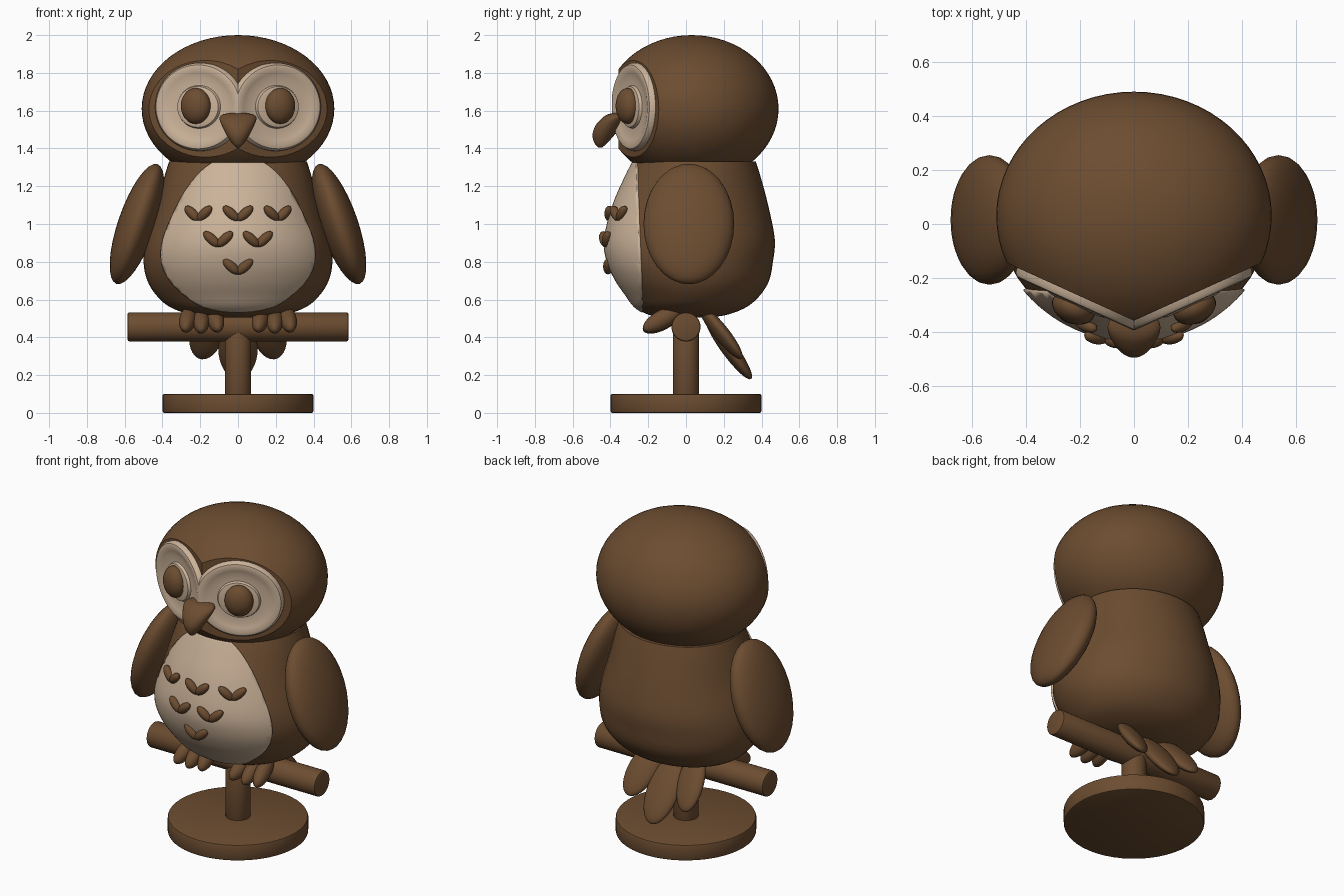
import bpy, bmesh
from math import sin, cos, pi, radians, sqrt, atan
from mathutils import Matrix, Vector, Euler

cube = bpy.data.objects.get("Cube")
if cube:
    bpy.data.objects.remove(cube, do_unlink=True)


def material(name, rgb):
    m = bpy.data.materials.new(name)
    m.use_nodes = True
    m.diffuse_color = (*rgb, 1)
    bsdf = next(n for n in m.node_tree.nodes if n.type == 'BSDF_PRINCIPLED')
    bsdf.inputs["Base Color"].default_value = (*rgb, 1)
    return m


BROWN = material("brown", (0.15, 0.073, 0.03))
CREAM = material("cream", (0.60, 0.45, 0.32))


def finish(name, bm, mat, angle=35):
    bmesh.ops.recalc_face_normals(bm, faces=bm.faces)
    me = bpy.data.meshes.new(name)
    bm.to_mesh(me)
    bm.free()
    me.materials.append(mat)
    me.shade_smooth()
    me.set_sharp_from_angle(angle=radians(angle))
    ob = bpy.data.objects.new(name, me)
    bpy.context.collection.objects.link(ob)
    return ob


def place(loc, rot=(0, 0, 0), size=(1, 1, 1)):
    return Matrix.LocRotScale(Vector(loc), Euler(rot), Vector(size))


def ellipsoid(bm, matrix, segs=32):
    bmesh.ops.create_uvsphere(bm, u_segments=segs, v_segments=segs // 2, radius=1, matrix=matrix)


def blob(name, loc, size, rot=(0, 0, 0), mat=BROWN):
    bm = bmesh.new()
    ellipsoid(bm, place(loc, rot, size))
    return finish(name, bm, mat)


def cut(bm, co, normal, fill=True):
    geom = bm.verts[:] + bm.edges[:] + bm.faces[:]
    res = bmesh.ops.bisect_plane(bm, geom=geom, plane_co=co, plane_no=normal, clear_outer=True)
    if fill:
        edges = [e for e in res["geom_cut"] if isinstance(e, bmesh.types.BMEdge)]
        bmesh.ops.contextual_create(bm, geom=edges)


def smooth_rows(rows, steps=4):
    """Catmull-Rom samples between the given rows."""
    out = []
    for i in range(len(rows) - 1):
        quad = [rows[max(i - 1, 0)], rows[i], rows[i + 1], rows[min(i + 2, len(rows) - 1)]]
        for k in range(steps):
            t = k / steps
            out.append([b + t / 2 * (c - a + t * (2*a - 5*b + 4*c - d + t * (3*(b - c) + d - a)))
                        for a, b, c, d in zip(*quad)])
    return out + [list(rows[-1])]


def loft(rows, segs=48, grow=0.0):
    """Stack of ellipses; each row is height, front y, back y, half width."""
    bm = bmesh.new()
    rings = []
    for z, front, back, rx in rows:
        cy, ry = (front + back) / 2, (back - front) / 2
        rings.append([bm.verts.new(((rx + grow) * cos(2 * pi * i / segs),
                                    cy + (ry + grow) * sin(2 * pi * i / segs), z))
                      for i in range(segs)])
    for a, b in zip(rings, rings[1:]):
        for i in range(segs):
            j = (i + 1) % segs
            bm.faces.new((a[i], a[j], b[j], b[i]))
    bm.faces.new(rings[0])
    bm.faces.new(rings[-1])
    return bm


# Base, post and perch
def rod(name, radius, length, loc, rot=(0, 0, 0), bevel=0.01):
    bm = bmesh.new()
    bmesh.ops.create_cone(bm, cap_ends=True, segments=48, radius1=radius, radius2=radius,
                          depth=length, matrix=place(loc, rot))
    rims = [e for e in bm.edges if any(len(f.verts) > 4 for f in e.link_faces)]
    bmesh.ops.bevel(bm, geom=rims, offset=bevel, segments=2, affect='EDGES', profile=0.5)
    finish(name, bm, BROWN)


rod("base", 0.40, 0.10, (0, 0, 0.05))
rod("post", 0.07, 0.36, (0, 0, 0.27))
rod("perch", 0.077, 1.17, (0, 0, 0.455), (0, pi / 2, 0))

# Body and belly patch
BODY = smooth_rows([
    (0.505, -0.12, 0.12, 0.13), (0.52, -0.20, 0.22, 0.25), (0.56, -0.265, 0.32, 0.36),
    (0.62, -0.31, 0.39, 0.43), (0.70, -0.365, 0.44, 0.48), (0.80, -0.41, 0.46, 0.50),
    (0.92, -0.425, 0.47, 0.485), (1.10, -0.38, 0.435, 0.43), (1.25, -0.315, 0.395, 0.39),
    (1.33, -0.275, 0.37, 0.365)])
finish("body", loft(BODY), BROWN)
bm = loft(BODY, 96, 0.01)
cut(bm, (0, -0.247, 0.9), (0, 1, 0.04), fill=False)
cut(bm, (0, 0, 1.325), (0, 0, 1), fill=False)
belly = finish("belly_patch", bm, CREAM)
shell = belly.modifiers.new("thickness", 'SOLIDIFY')
shell.thickness = 0.02
shell.offset = -1


# Chest feathers: small V shapes lying on the belly
def belly_point(x, z):
    _, front, back, rx = min(BODY, key=lambda r: abs(r[0] - z))
    cy, ry = (front + back) / 2, (back - front) / 2
    root = sqrt(1 - (x / rx) ** 2)
    return cy - ry * root - 0.012, atan(ry * x / (rx * rx * root))


for row, (z, xs) in enumerate([(1.055, (-0.21, 0, 0.21)), (0.92, (-0.105, 0.105)), (0.775, (0,))]):
    for n, x in enumerate(xs):
        y, yaw = belly_point(x, z)
        bm = bmesh.new()
        for s in (-1, 1):
            ellipsoid(bm, place((x, y, z), (0, 0, yaw))
                      @ place((s * 0.036, 0, 0), (0, -s * radians(42), 0), (0.056, 0.026, 0.026)), 20)
        finish(f"chest_feather_{row + 1}_{n + 1}", bm, BROWN)

# Head with two slanted flats for the face
TILT = radians(24.4)
bm = bmesh.new()
ellipsoid(bm, place((0, 0.03, 1.61), size=(0.51, 0.46, 0.39)), 64)
for s in (-1, 1):
    cut(bm, (s * 0.205, -0.265, 1.62), (s * sin(TILT), -cos(TILT), 0))
cut(bm, (0, 0, 1.31), (0, 0, -1))
finish("head", bm, BROWN, 25)

# Beak
finish("beak", loft(smooth_rows([
    (1.405, -0.463, -0.445, 0.008), (1.425, -0.483, -0.42, 0.03), (1.47, -0.495, -0.38, 0.06),
    (1.52, -0.48, -0.34, 0.085), (1.56, -0.445, -0.32, 0.098), (1.58, -0.415, -0.32, 0.08),
    (1.588, -0.38, -0.33, 0.03)]), 32), BROWN, 60)

# Face disc cross-section: radius and height
DISC = [(0.001, 0.025), (0.09, 0.025), (0.108, 0.02), (0.114, 0.004), (0.15, 0.004),
        (0.18, 0.012), (0.205, 0.02), (0.222, 0.016), (0.232, 0.003), (0.235, -0.03)]

for side, s in (("left", 1), ("right", -1)):
    face = place((s * 0.205, -0.28, 1.62), (0, 0, s * TILT))

    # Face disc with a raised rim, trimmed at the centre line
    bm = loft([(h, -r, r, r) for r, h in DISC], 64)
    bm.transform(face @ place((0, 0, 0), (pi / 2, 0, 0), (1.1, 1, 1)))
    cut(bm, (0, 0, 0), (-s, 0, 0), fill=False)
    finish(side + "_face_disc", bm, CREAM)

    # Eye
    bm = bmesh.new()
    ellipsoid(bm, face @ place((s * 0.005, -0.035, 0.005), size=(0.083, 0.058, 0.095)))
    finish(side + "_eye", bm, BROWN)

    # Wing
    blob(side + "_wing", (s * 0.535, 0.015, 1.0), (0.10, 0.24, 0.335), (0, -s * radians(19), 0))

    # Toes curling over the perch
    for n, x in enumerate((0.12, 0.195, 0.265)):
        blob(f"{side}_toe_{n + 1}", (s * x, -0.125, 0.495 - 0.006 * (n == 1)),
             (0.045, 0.115, 0.05), (radians(28), 0, s * radians(9 * (n - 1))))

    # Outer tail feather
    blob(side + "_tail_feather", (s * 0.165, 0.185, 0.425), (0.09, 0.04, 0.18),
         (radians(38), -s * radians(14), 0))

# Eye glint
bm = bmesh.new()
ellipsoid(bm, place((0.238, -0.336, 1.658), size=(0.013, 0.013, 0.013)), 12)
finish("eye_glint", bm, CREAM)

# Middle tail feather
blob("middle_tail_feather", (0, 0.225, 0.345), (0.105, 0.042, 0.205), (radians(36), 0, 0))
